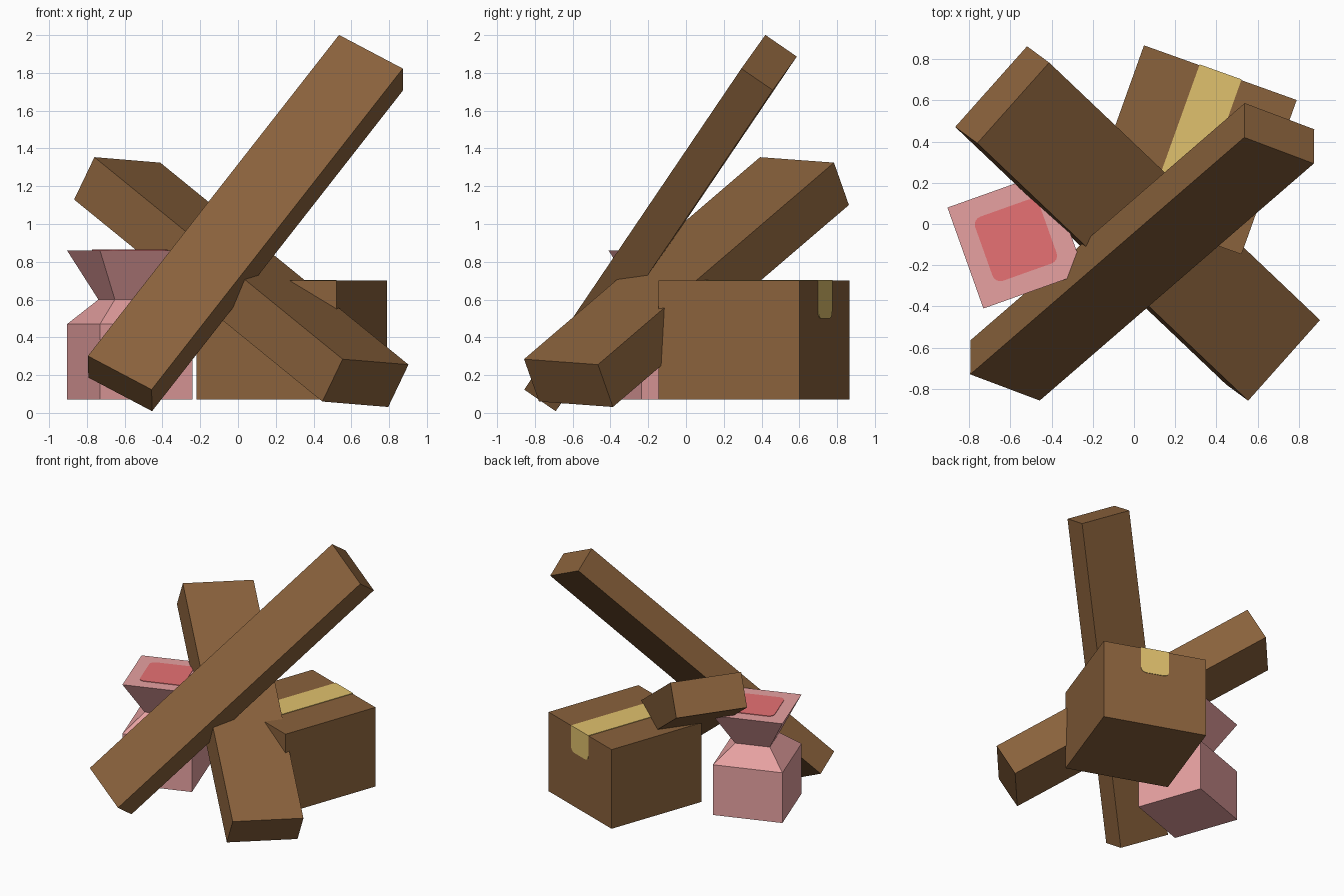
import bpy, bmesh, math
from mathutils import Matrix, Vector

cube = bpy.data.objects.get("Cube")
if cube:
    bpy.data.objects.remove(cube, do_unlink=True)


def material(name, rgb):
    lin = [((c / 255 + 0.055) / 1.055) ** 2.4 for c in rgb] + [1]
    m = bpy.data.materials.new(name)
    m.use_nodes = True
    m.diffuse_color = lin
    m.node_tree.nodes["Principled BSDF"].inputs["Base Color"].default_value = lin
    return m


BROWN = material("brown_cardboard", (138, 98, 60))
TAPE = material("tan_tape", (224, 193, 109))
PINK = material("pink", (235, 164, 164))
RED = material("soft_red", (232, 114, 116))


def finish(name, bm, mat, matrix):
    bmesh.ops.recalc_face_normals(bm, faces=bm.faces)
    mesh = bpy.data.meshes.new(name)
    bm.to_mesh(mesh)
    bm.free()
    mesh.materials.append(mat)
    ob = bpy.data.objects.new(name, mesh)
    ob.matrix_world = matrix
    bpy.context.collection.objects.link(ob)
    return ob


def block(name, size, mat, matrix, radius=0, rounded=None):
    """Box whose edges chosen by the rounded rule get a radius."""
    bm = bmesh.new()
    bmesh.ops.create_cube(bm, size=1)
    bmesh.ops.scale(bm, vec=size, verts=bm.verts)
    if rounded:
        edges = [e for e in bm.edges if rounded(*[v.co for v in e.verts])]
        bmesh.ops.bevel(bm, geom=edges, offset=radius, segments=4,
                        profile=0.5, affect='EDGES')
    return finish(name, bm, mat, matrix)


def beam(name, centre, along, across, size):
    """Box with its x axis along one direction and y axis across it."""
    x = Vector(along).normalized()
    z = x.cross(Vector(across)).normalized()
    y = z.cross(x)
    turn = Matrix((x, y, z)).transposed().to_4x4()
    return block(name, size, BROWN, Matrix.Translation(centre) @ turn)


# Crossed beams
beam("long_plank", (0.04, -0.135, 1.005), (1.33, 1.15, 1.70),
     (0.34, -0.125, -0.175), (2.445, 0.402, 0.202))
beam("wide_beam", (0.0175, 0.0025, 0.6925), (-1.315, 1.25, 1.07),
     (0.35, 0.39, -0.03), (2.105, 0.525, 0.261))

# Cardboard box with a tape strip folded over both ends
WIDTH, DEPTH, HEIGHT = 0.787, 0.795, 0.63
box = Matrix.Translation((0.285, 0.36, 0.385)) @ Matrix.Rotation(math.radians(-19.7), 4, 'Z')
block("cardboard_box", (WIDTH, DEPTH, HEIGHT), BROWN, box)
block("tape_strip", (0.216, DEPTH + 0.008, 0.004), TAPE,
      box @ Matrix.Translation((0, 0, HEIGHT / 2 + 0.002)))
for side, label in ((1, "back"), (-1, "front")):
    block(f"tape_tab_{label}", (0.216, 0.004, 0.2), TAPE,
          box @ Matrix.Translation((0, side * (DEPTH / 2 + 0.002), HEIGHT / 2 - 0.1)),
          0.04, lambda a, b: a.z < 0 and b.z < 0 and abs(a.y - b.y) > 0.001)

# Square pedestal: straight base, narrow neck, flared top
pedestal = Matrix.Translation((-0.573, -0.078, 0)) @ Matrix.Rotation(math.radians(19.6), 4, 'Z')
bm = bmesh.new()
rings = []
for z, half in ((0.07, 0.26), (0.47, 0.26), (0.60, 0.13), (0.86, 0.26)):
    rings.append([bm.verts.new((sx * half, sy * half, z))
                  for sx, sy in ((-1, -1), (1, -1), (1, 1), (-1, 1))])
for low, high in zip(rings, rings[1:]):
    for i in range(4):
        j = (i + 1) % 4
        bm.faces.new((low[i], low[j], high[j], high[i]))
bm.faces.new(rings[0][::-1])
bm.faces.new(rings[-1])
finish("pedestal", bm, PINK, pedestal)

# Rounded patch on the pedestal top
block("pedestal_pad", (0.33, 0.33, 0.004), RED,
      pedestal @ Matrix.Translation((0, 0, 0.862)), 0.04,
      lambda a, b: abs(a.z - b.z) > 0.001)
